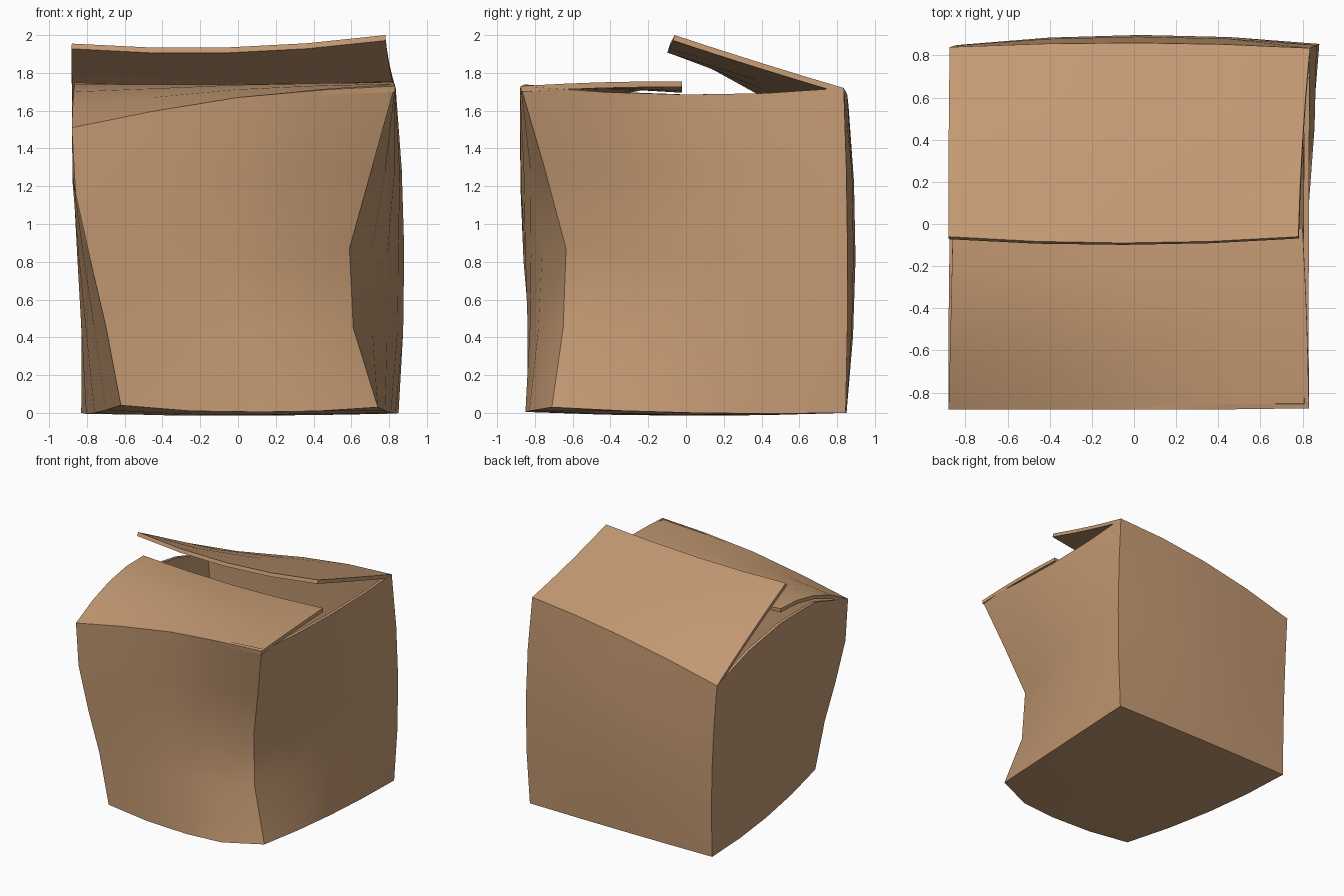
import bpy, bmesh
from mathutils import Vector

if "Cube" in bpy.data.objects:
    bpy.data.objects.remove(bpy.data.objects["Cube"])

N = 4  # segments per panel side


def edge(*pts):
    """Five points along an edge: given directly, or a parabola through three."""
    p = [Vector(q) for q in pts]
    if len(p) == 5:
        return p
    a, m, b = p
    return [a * (1 - t) * (1 - 2 * t) + m * 4 * t * (1 - t) + b * t * (2 * t - 1)
            for t in (i / N for i in range(N + 1))]


def panel(bm, low, high, left, right, bulge=(0, 0, 0)):
    """Warped sheet spanning four boundary edges, pushed out in the middle."""
    grid = []
    for j in range(N + 1):
        v, row = j / N, []
        for i in range(N + 1):
            u = i / N
            p = (low[i] * (1 - v) + high[i] * v + left[j] * (1 - u) + right[j] * u
                 - (low[0] * (1 - u) + low[N] * u) * (1 - v)
                 - (high[0] * (1 - u) + high[N] * u) * v)
            p = p + Vector(bulge) * 16 * u * (1 - u) * v * (1 - v)
            row.append(bm.verts.new(p))
        grid.append(row)
    for j in range(N):
        for i in range(N):
            bm.faces.new((grid[j][i], grid[j][i + 1], grid[j + 1][i + 1], grid[j + 1][i]))


card = bpy.data.materials.new("cardboard")
card.diffuse_color = (0.55, 0.32, 0.17, 1)
card.use_nodes = True
card.node_tree.nodes["Principled BSDF"].inputs["Base Color"].default_value = card.diffuse_color


def finish(bm, name, thickness):
    bmesh.ops.remove_doubles(bm, verts=bm.verts[:], dist=0.0005)
    me = bpy.data.meshes.new(name)
    bm.to_mesh(me)
    bm.free()
    me.materials.append(card)
    ob = bpy.data.objects.new(name, me)
    bpy.context.collection.objects.link(ob)
    sol = ob.modifiers.new("thickness", "SOLIDIFY")
    sol.thickness = thickness
    sol.offset = -1
    sol.use_even_offset = True
    bpy.ops.object.select_all(action='DESELECT')
    ob.select_set(True)
    bpy.context.view_layer.objects.active = ob
    bpy.ops.object.modifier_apply(modifier="thickness")
    bpy.ops.object.shade_smooth_by_angle(angle=0.6)


# Upright corner edges, bottom to top; the front right one is crushed in
fl = edge((-.62, -.82, .04), (-.70, -.83, .46), (-.78, -.86, .80), (-.86, -.875, 1.16), (-.88, -.88, 1.51))
fr = edge((.74, -.71, .03), (.61, -.65, .45), (.59, -.635, .87), (.71, -.75, 1.30), (.83, -.875, 1.73))
br = edge((.85, .845, 0), (.88, .855, .86), (.835, .835, 1.72))
bl = edge((-.83, .84, 0), (-.835, .85, .72), (-.875, .84, 1.44))

# Bottom and top rim edges
front_low = edge(fl[0], (-.25, -.84, .01), (.12, -.85, .005), (.43, -.83, .01), fr[0])
right_low = edge(fr[0], (.81, .05, 0), br[0])
back_low = edge(bl[0], (0, .85, 0), br[0])
left_low = edge(fl[0], (-.76, .02, 0), bl[0])
front_top = edge(fl[4], (-.46, -.88, 1.595), (0, -.88, 1.67), (.45, -.88, 1.71), fr[4])
right_top = edge(fr[4], (.83, 0, 1.685), br[4])
back_top = edge(bl[4], (0, .86, 1.63), br[4])
left_top = edge(fl[4], (-.88, -.44, 1.65), (-.875, 0, 1.64), (-.875, .42, 1.57), bl[4])

# Open box body
bm = bmesh.new()
panel(bm, front_low, front_top, fl, fr, (0, -.03, 0))
panel(bm, right_low, right_top, fr, br, (.05, 0, 0))
panel(bm, back_low, back_top, bl, br, (0, .03, 0))
panel(bm, left_low, left_top, fl, bl, (-.02, 0, 0))
panel(bm, front_low, back_low, left_low, right_low)
bmesh.ops.remove_doubles(bm, verts=bm.verts[:], dist=0.0005)
bmesh.ops.recalc_face_normals(bm, faces=bm.faces[:])
floor = min(bm.faces, key=lambda f: f.calc_center_median().z)
if floor.normal.z > 0:
    bmesh.ops.reverse_faces(bm, faces=bm.faces[:])
finish(bm, "box_body", .025)

# Front lid flap, folded nearly flat
bm = bmesh.new()
free = edge((-.86, -.02, 1.75), (-.03, -.02, 1.725), (.80, -.02, 1.755))
panel(bm, front_top, free,
      edge(fl[4], (-.87, -.45, 1.70), free[0]),
      edge(fr[4], (.82, -.45, 1.75), free[4]))
finish(bm, "front_flap", .03)

# Back lid flap, lifted open
bm = bmesh.new()
free = edge((-.88, -.06, 1.955), (-.05, -.09, 1.935), (.78, -.06, 2.0))
panel(bm, free, back_top,
      edge(free[0], (-.88, .39, 1.715), bl[4]),
      edge(free[4], (.80, .39, 1.855), br[4]))
finish(bm, "back_flap", .03)
